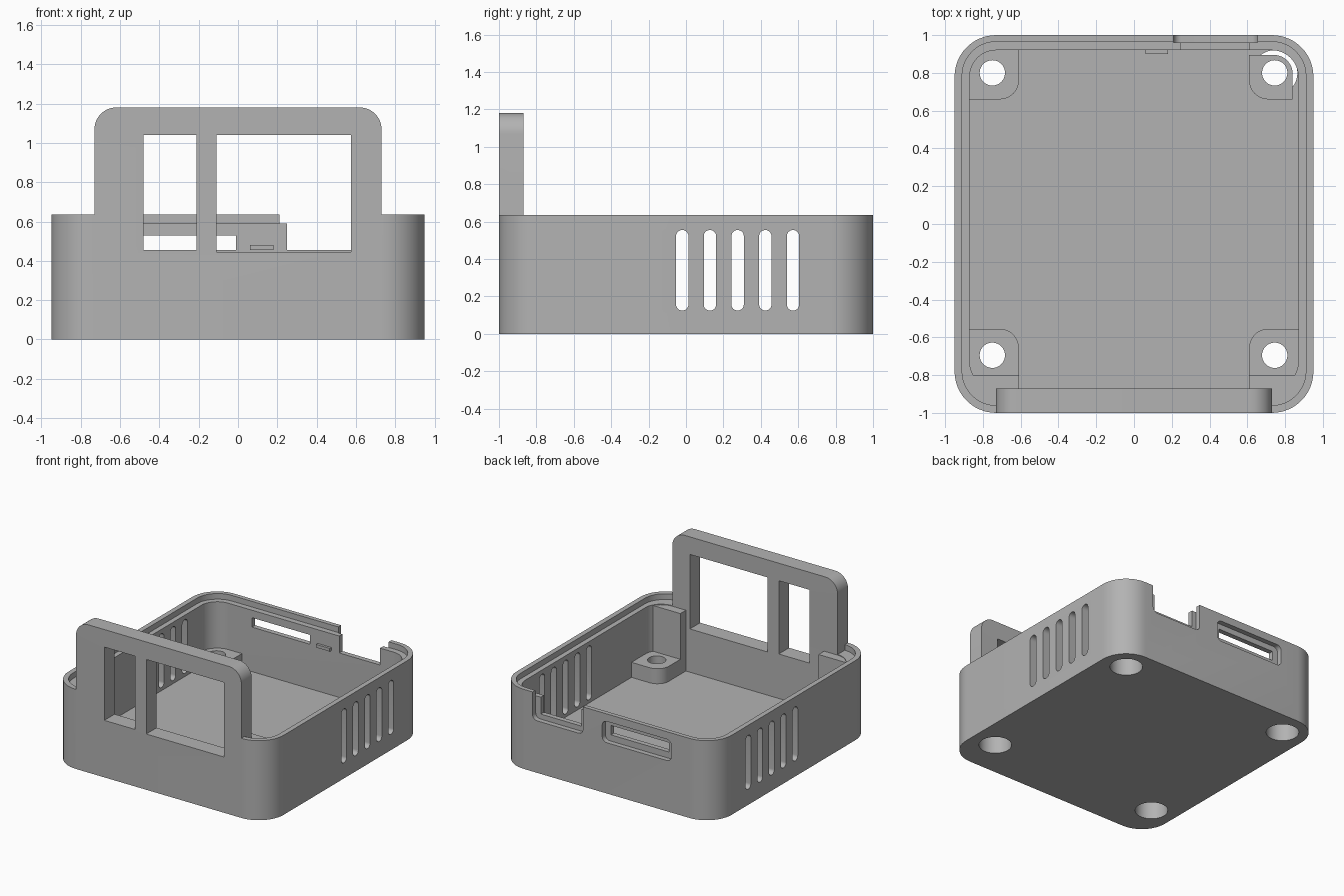
import bpy, bmesh, math

if "Cube" in bpy.data.objects:
    bpy.data.objects.remove(bpy.data.objects["Cube"])

# one grey plastic material
grey = bpy.data.materials.new("grey_plastic")
grey.use_nodes = True
colour = (0.45, 0.45, 0.45, 1)
grey.diffuse_color = colour
grey.node_tree.nodes["Principled BSDF"].inputs["Base Color"].default_value = colour

MAP = {"x": lambda u, v, w: (w, u, v),
       "y": lambda u, v, w: (u, w, v),
       "z": lambda u, v, w: (u, v, w)}


def prism(name, u, v, w, radii=0, axis="z", steps=12):
    """Rounded rectangle (ranges u, v) extruded over range w along an axis."""
    if not isinstance(radii, tuple):
        radii = (radii,) * 4
    corners = [(u[0], v[0], 1, 1), (u[1], v[0], -1, 1),
               (u[1], v[1], -1, -1), (u[0], v[1], 1, -1)]
    outline = []
    for k, ((cu, cv, su, sv), r) in enumerate(zip(corners, radii)):
        if r == 0:
            outline.append((cu, cv))
            continue
        for i in range(steps + 1):
            a = math.pi + (k + i / steps) * math.pi / 2
            outline.append((cu + su * r + r * math.cos(a),
                            cv + sv * r + r * math.sin(a)))
    bm = bmesh.new()
    rings = [[bm.verts.new(MAP[axis](p, q, h)) for p, q in outline] for h in w]
    bm.faces.new(rings[0])
    bm.faces.new(rings[1])
    n = len(outline)
    for i in range(n):
        j = (i + 1) % n
        bm.faces.new((rings[0][i], rings[0][j], rings[1][j], rings[1][i]))
    bmesh.ops.remove_doubles(bm, verts=bm.verts[:], dist=1e-5)
    bmesh.ops.recalc_face_normals(bm, faces=bm.faces[:])
    mesh = bpy.data.meshes.new(name)
    bm.to_mesh(mesh)
    bm.free()
    ob = bpy.data.objects.new(name, mesh)
    bpy.context.collection.objects.link(ob)
    return ob


def combine(target, tool, operation):
    tool.hide_render = True
    mod = target.modifiers.new("shape", "BOOLEAN")
    mod.operation, mod.solver, mod.object = operation, "EXACT", tool
    bpy.context.view_layer.objects.active = target
    bpy.ops.object.modifier_apply(modifier=mod.name)
    bpy.data.objects.remove(tool)


def cut(*args, **kw):
    combine(case, prism("cutter", *args, **kw), "DIFFERENCE")


def add(*args, **kw):
    combine(case, prism("addition", *args, **kw), "UNION")


FLOOR, RIM, POST = 0.1, 0.635, 0.22

# open tray with a stepped rim
case = prism("enclosure_base", (-0.95, 0.95), (-1, 1), (0, RIM), 0.22)
cut((-0.87, 0.87), (-0.87, 0.92), (FLOOR, 0.8), 0.14)
cut((-0.91, 0.91), (-0.96, 0.965), (0.59, 0.8), 0.18)

# raised front panel with two windows
add((-0.73, 0.73), (0.3, 1.18), (-1, -0.87), (0, 0, 0.11, 0.11), axis="y")
cut((-0.48, -0.21), (0.455, 1.04), (-1.1, -0.8), axis="y")
cut((-0.11, 0.575), (0.445, 1.04), (-1.1, -0.8), axis="y")

# front corner posts and the tall stops behind the panel
add((-0.89, -0.61), (-0.89, -0.555), (0.05, POST), (0.14, 0, 0.1, 0))
add((0.61, 0.89), (-0.89, -0.555), (0.05, POST), (0, 0.14, 0, 0.1))
add((-0.89, -0.61), (-0.89, -0.8), (0.06, 0.585), (0.08, 0, 0, 0))
add((0.61, 0.89), (-0.89, -0.8), (0.06, 0.585), (0, 0.08, 0, 0))

# back corner posts, one standing free of the walls
add((-0.89, -0.61), (0.66, 0.94), (0.05, POST), (0, 0.1, 0, 0.14))
add((0.61, 0.84), (0.66, 0.895), (0.05, POST), (0.1, 0, 0.1, 0))

# screw holes with wide bores underneath
for x in (-0.75, 0.745):
    for y in (-0.695, 0.8):
        for r, top in ((0.12, 0.15), (0.067, 0.4)):
            cut((x - r, x + r), (y - r, y + r), (-0.1, top), r)

# ventilation slots through both side walls
for i in range(5):
    y = -0.02 + i * 0.148
    for side in (-1, 1):
        cut((y - 0.033, y + 0.033), (0.125, 0.555),
            (side * 0.8, side * 1.1), 0.032, axis="x", steps=8)

# back slot with an outer recess
cut((-0.52, -0.01), (0.455, 0.53), (0.85, 1.1), axis="y")
cut((-0.57, 0.04), (0.405, 0.575), (0.96, 1.1), 0.04, axis="y", steps=6)

# open notch in the back wall with an outer recess
cut((0.25, 0.61), (0.455, 0.8), (0.8, 1.1), axis="y")
cut((0.21, 0.655), (0.415, 0.8), (0.96, 1.1), (0.04, 0.04, 0, 0), axis="y", steps=6)

# small catch inside the back wall
catch = prism("back_catch", (0.06, 0.18), (0.455, 0.48), (0.9, 0.93), axis="y")

for ob in (case, catch):
    ob.data.materials.clear()
    ob.data.materials.append(grey)
    for f in ob.data.polygons:
        f.material_index = 0

bpy.ops.object.select_all(action="DESELECT")
case.select_set(True)
bpy.context.view_layer.objects.active = case
bpy.ops.object.shade_smooth_by_angle(angle=math.radians(30))
